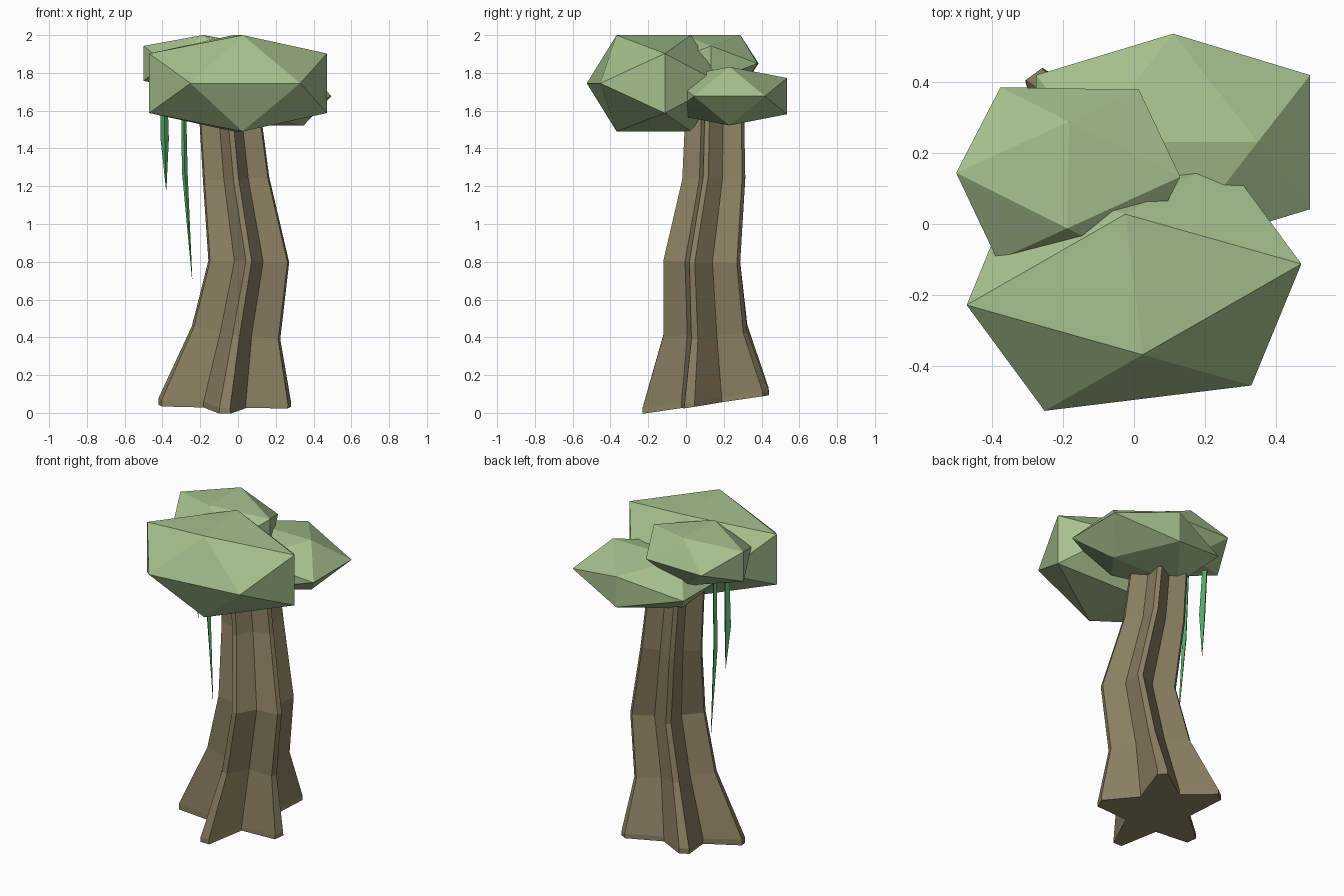
import bpy, bmesh, math
from mathutils import Vector

if "Cube" in bpy.data.objects:
    bpy.data.objects.remove(bpy.data.objects["Cube"])

PHI = (1 + 5 ** 0.5) / 2


def material(name, rgb):
    m = bpy.data.materials.new(name)
    m.diffuse_color = (*rgb, 1)
    m.use_nodes = True
    m.node_tree.nodes["Principled BSDF"].inputs["Base Color"].default_value = m.diffuse_color
    return m


BARK = material("bark", (0.25, 0.21, 0.12))
LEAF = material("leaf", (0.38, 0.53, 0.27))
VINE = material("vine", (0.09, 0.38, 0.13))


def finish(name, bm, mat):
    bmesh.ops.recalc_face_normals(bm, faces=bm.faces)
    me = bpy.data.meshes.new(name)
    bm.to_mesh(me)
    bm.free()
    me.materials.append(mat)
    ob = bpy.data.objects.new(name, me)
    bpy.context.collection.objects.link(ob)


def loft(name, rings, mat):
    """Skin a stack of equal-length point rings and cap both ends."""
    bm = bmesh.new()
    vs = [[bm.verts.new(p) for p in r] for r in rings]
    n = len(vs[0])
    for a, b in zip(vs, vs[1:]):
        for i in range(n):
            j = (i + 1) % n
            bm.faces.new((a[i], a[j], b[j], b[i]))
    bm.faces.new(vs[0])
    bm.faces.new(vs[-1])
    finish(name, bm, mat)


# Trunk: five-ridged star section with blunt ridge tips
def star(cx, cy, z, r_out, r_in, half_tip, sx, sy):
    pts = []
    for k in range(5):
        a = math.radians(-90 + 72 * k)
        d, t = Vector((math.cos(a), math.sin(a))), Vector((-math.sin(a), math.cos(a)))
        g = a + math.radians(36)
        pts += [d * r_out - t * half_tip, d * r_out + t * half_tip,
                Vector((math.cos(g), math.sin(g))) * r_in]
    return [(cx + p.x, cy + p.y, z + sx * p.x + sy * p.y) for p in pts]


loft("trunk", [star(*v) for v in [
    (-0.07, 0.13, 0.05, 0.36, 0.19, 0.03, -0.015, 0.15),
    (-0.07, 0.13, 0.08, 0.36, 0.19, 0.028, -0.03, 0.15),
    (-0.01, 0.12, 0.43, 0.24, 0.14, 0.018, -0.15, 0.08),
    (0.057, 0.10, 0.80, 0.22, 0.13, 0.015, -0.02, -0.02),
    (-0.01, 0.16, 1.24, 0.18, 0.11, 0.014, 0.05, 0.03),
    (-0.05, 0.165, 1.66, 0.165, 0.10, 0.013, 0, 0)]], BARK)


# Foliage: flattened icosahedra, half = half extents, turned about z
def foliage(name, centre, half, turn):
    c, s = math.cos(math.radians(turn)), math.sin(math.radians(turn))
    bm = bmesh.new()
    for u in (-1, 1):
        for v in (-PHI, PHI):
            for p in ((0, u, v), (u, v, 0), (v, 0, u)):
                x, y, z = (p[i] * half[i] / PHI for i in range(3))
                bm.verts.new((centre[0] + x * c - y * s,
                              centre[1] + x * s + y * c, centre[2] + z))
    bmesh.ops.convex_hull(bm, input=bm.verts)
    finish(name, bm, LEAF)


foliage("front_foliage", (0, -0.17, 1.745), (0.474, 0.322, 0.255), 7)
foliage("left_foliage", (-0.185, 0.138, 1.85), (0.315, 0.243, 0.15), -1)
foliage("back_foliage", (0.11, 0.23, 1.677), (0.305, 0.385, 0.155), 90)


# Hanging vines: thin four-sided tapering strands
def vine(name, path):
    loft(name, [[(x + r * math.cos(k * math.pi / 2), y + r * math.sin(k * math.pi / 2), z)
                 for k in range(4)] for x, y, z, r in path], VINE)


vine("outer_vine", [(-0.395, 0.16, 1.80, 0.018), (-0.388, 0.14, 1.45, 0.022),
                    (-0.38, 0.15, 1.18, 0.001)])
vine("inner_vine", [(-0.29, 0.13, 1.78, 0.012), (-0.282, 0.11, 1.28, 0.015),
                    (-0.243, 0.10, 0.71, 0.001)])
